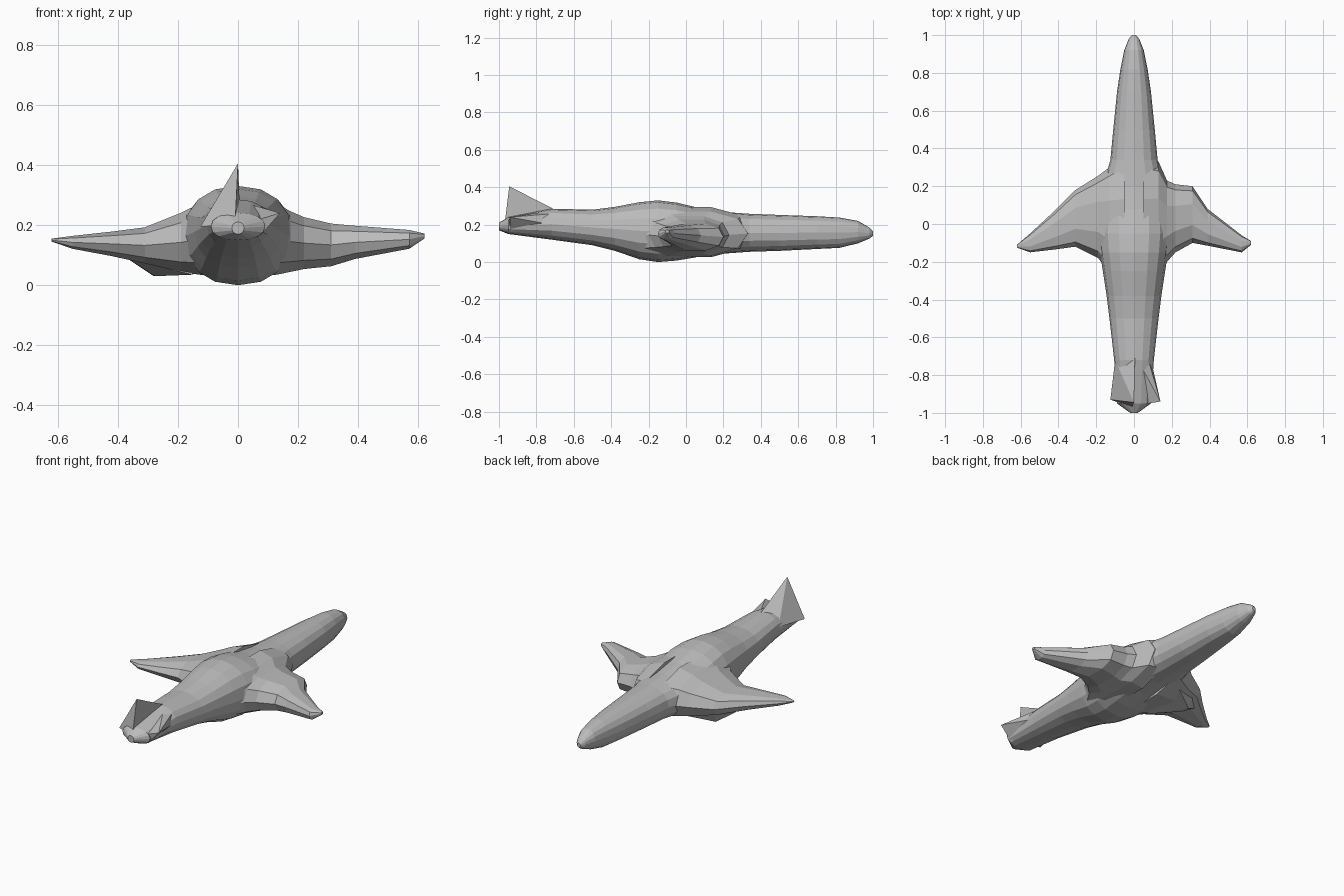
import bpy, bmesh, math
from mathutils import Vector

cube = bpy.data.objects.get("Cube")
if cube:
    bpy.data.objects.remove(cube, do_unlink=True)

grey = bpy.data.materials.new("plain grey")
grey.use_nodes = True
grey.diffuse_color = (0.5, 0.5, 0.5, 1)
grey.node_tree.nodes["Principled BSDF"].inputs["Base Color"].default_value = (0.5, 0.5, 0.5, 1)


def finish(name, bm):
    bmesh.ops.recalc_face_normals(bm, faces=bm.faces)
    mesh = bpy.data.meshes.new(name)
    bm.to_mesh(mesh)
    bm.free()
    mesh.materials.append(grey)
    obj = bpy.data.objects.new(name, mesh)
    bpy.context.collection.objects.link(obj)
    return obj


def loft(name, rings):
    bm = bmesh.new()
    loops = [[bm.verts.new(p) for p in ring] for ring in rings]
    for a, b in zip(loops, loops[1:]):
        n = len(a)
        for i in range(n):
            j = (i + 1) % n
            bm.faces.new((a[i], a[j], b[j], b[i]))
    bm.faces.new(loops[0])
    bm.faces.new(loops[-1])
    return finish(name, bm)


def oval(n, half_w, low, high, power=1.0):
    """Points (across, z) of a rounded section."""
    pts = []
    for i in range(n):
        a = 2 * math.pi * i / n
        c, s = math.cos(a), math.sin(a)
        c = math.copysign(abs(c) ** power, c)
        s = math.copysign(abs(s) ** power, s)
        pts.append((half_w * c, (low + high) / 2 + (high - low) / 2 * s))
    return pts


# Fuselage stations: y, half width, bottom, top
stations = [(-1.0, .02, .17, .21), (-.95, .09, .15, .24), (-.72, .105, .12, .285),
            (-.5, .13, .09, .28), (-.38, .145, .06, .295), (-.25, .165, .015, .32),
            (-.15, .18, 0, .33), (-.05, .19, .008, .318), (.08, .185, .03, .287),
            (.2, .165, .045, .268), (.34, .125, .055, .258), (.5, .11, .06, .252),
            (.7, .09, .07, .245), (.82, .072, .076, .238), (.92, .052, .1, .22),
            (.98, .028, .125, .185), (1.0, .01, .14, .165)]
loft("fuselage", [[Vector((x, y, z)) for x, z in oval(16, w, lo, hi, .9)]
                  for y, w, lo, hi in stations])


# Wing sections: x, rear y, front y, bottom, top
def wing(name, sections):
    rings = []
    for x, y0, y1, lo, hi in sections:
        mid = (y0 + y1) / 2
        rings.append([Vector((x, mid + u, z)) for u, z in oval(10, (y1 - y0) / 2, lo, hi, .85)])
    loft(name, rings)


wing("left_wing", [(.05, -.36, .36, .02, .3), (.13, -.29, .33, .03, .275),
                   (.175, -.2, .23, .04, .25), (.22, -.15, .21, .05, .23),
                   (.31, -.1, .2, .06, .208), (.39, -.115, .08, .085, .2),
                   (.57, -.15, -.06, .12, .185), (.62, -.11, -.09, .155, .172)])
wing("right_wing", [(-.05, -.36, .36, .02, .3), (-.13, -.26, .3, .03, .275),
                    (-.19, -.18, .255, .04, .245), (-.31, -.12, .18, .07, .195),
                    (-.42, -.135, .07, .095, .18), (-.55, -.15, -.05, .12, .165),
                    (-.62, -.125, -.11, .145, .155)])


def hull(name, points):
    bm = bmesh.new()
    for p in points:
        bm.verts.new(p)
    bmesh.ops.convex_hull(bm, input=bm.verts)
    finish(name, bm)


# Angular bulge below the right wing
hull("underwing_fairing", [(-.15, -.08, .035), (-.275, .07, .03), (-.28, .12, .03),
                           (-.37, .06, .09), (-.29, .17, .13), (-.15, .2, .06),
                           (-.2, 0, .15)])

# Upright fin and side tail plane
hull("upright_fin", [(0, -.945, .405), (-.125, -.93, .195), (-.01, -.97, .2),
                     (.005, -.7, .28), (-.1, -.72, .22)])
hull("side_tailplane", [(.14, -.94, .24), (.01, -.96, .2), (.07, -.94, .16),
                        (.09, -.72, .2), (.02, -.72, .275), (.07, -.7, .26)])
